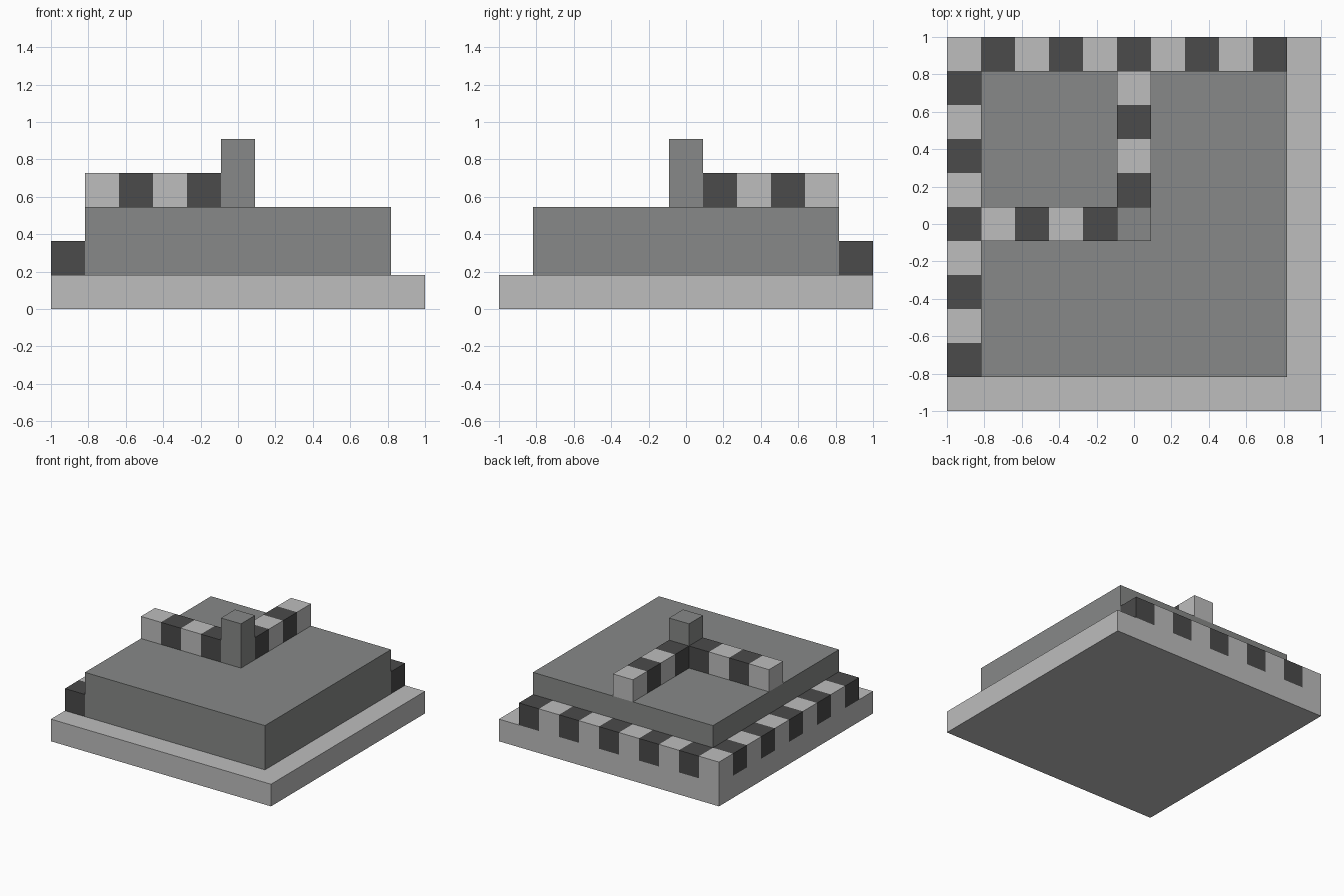
import bpy, bmesh
from mathutils import Matrix, Vector

# Remove the default cube only
default = bpy.data.objects.get("Cube")
if default:
    bpy.data.objects.remove(default, do_unlink=True)

GRID = 11            # cells across the base
U = 2 / GRID         # size of one cell


def material(name, rgb):
    mat = bpy.data.materials.new(name)
    mat.use_nodes = True
    colour = (*rgb, 1)
    mat.diffuse_color = colour
    mat.node_tree.nodes["Principled BSDF"].inputs["Base Color"].default_value = colour
    return mat


LIGHT = material("light_stone", (0.51, 0.51, 0.51))
GREY = material("grey_stone", (0.242, 0.25, 0.246))
DARK = material("dark_stone", (0.069, 0.069, 0.069))


def block(name, low, high, mats, stripe_axis=None):
    """Box between two cell corners; striped runs alternate colour per cell."""
    low, high = Vector(low), Vector(high)
    bm = bmesh.new()
    bmesh.ops.create_cube(bm, size=1, matrix=Matrix.Translation((low + high) / 2)
                          @ Matrix.Diagonal((*(high - low), 1)))
    if stripe_axis is not None:
        normal = Vector((0, 0, 0))
        normal[stripe_axis] = 1
        # Cut the run at every cell boundary
        for cell in range(int(low[stripe_axis]) + 1, int(high[stripe_axis])):
            bmesh.ops.bisect_plane(bm, geom=bm.verts[:] + bm.edges[:] + bm.faces[:],
                                   plane_co=normal * cell, plane_no=normal)
        for face in bm.faces:
            # Step just inside the face so that end caps fall in their own cell
            inside = face.calc_center_median() - face.normal * 0.1
            face.material_index = int(inside[stripe_axis] - low[stripe_axis]) % 2
    # Cells to model units, centred
    bmesh.ops.translate(bm, vec=(-GRID / 2, -GRID / 2, 0), verts=bm.verts)
    bmesh.ops.scale(bm, vec=(U, U, U), verts=bm.verts)
    mesh = bpy.data.meshes.new(name)
    bm.to_mesh(mesh)
    bm.free()
    for mat in mats:
        mesh.materials.append(mat)
    obj = bpy.data.objects.new(name, mesh)
    bpy.context.collection.objects.link(obj)
    return obj


# Stepped body
block("base_slab", (0, 0, 0), (11, 11, 1), [LIGHT])
block("upper_platform", (1, 1, 1), (10, 10, 3), [GREY])
block("centre_pillar", (5, 5, 3), (6, 6, 5), [GREY])

# Striped rim along the right and back edges of the base
block("right_rim", (0, 1, 1), (1, 11, 2), [DARK, LIGHT], 1)
block("back_rim", (1, 10, 1), (10, 11, 2), [DARK, LIGHT], 0)

# Striped walls meeting at the pillar
block("right_wall", (1, 5, 3), (5, 6, 4), [LIGHT, DARK], 0)
block("back_wall", (5, 6, 3), (6, 10, 4), [DARK, LIGHT], 1)
